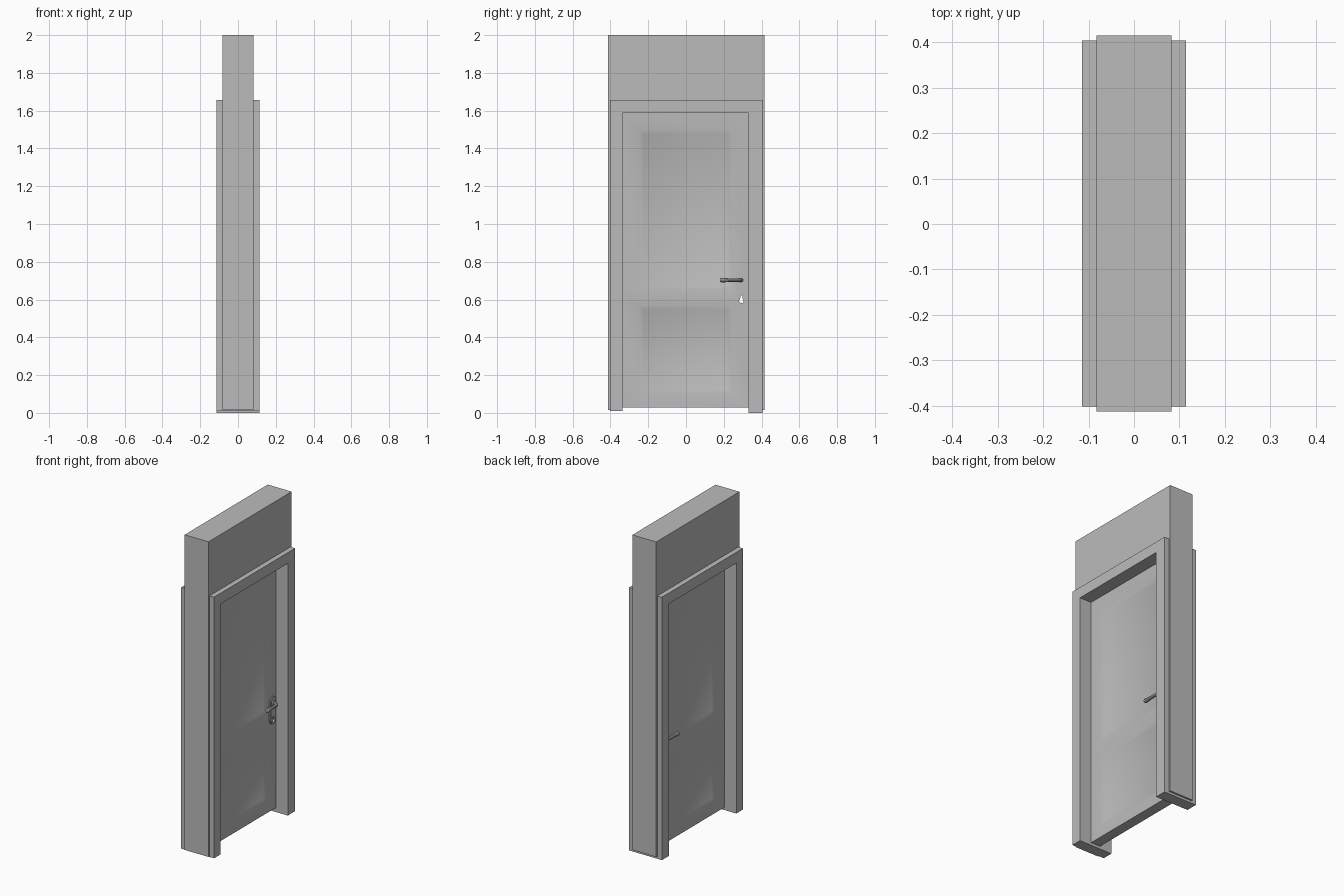
import bpy, bmesh, math

if "Cube" in bpy.data.objects:
    bpy.data.objects.remove(bpy.data.objects["Cube"])

grey = bpy.data.materials.new("plain_grey")
grey.diffuse_color = (0.5, 0.5, 0.5, 1)
grey.use_nodes = True
grey.node_tree.nodes["Principled BSDF"].inputs["Base Color"].default_value = grey.diffuse_color


def add(name, bm, smooth=False):
    bmesh.ops.recalc_face_normals(bm, faces=bm.faces)
    me = bpy.data.meshes.new(name)
    bm.to_mesh(me)
    bm.free()
    ob = bpy.data.objects.new(name, me)
    bpy.context.collection.objects.link(ob)
    me.materials.append(grey)
    if smooth:
        smooth_object(ob)
    return ob


def smooth_object(ob):
    bpy.ops.object.select_all(action='DESELECT')
    ob.select_set(True)
    bpy.context.view_layer.objects.active = ob
    bpy.ops.object.shade_smooth_by_angle(angle=math.radians(30))


def prism(name, outline, x0, x1, smooth=False):
    """Extrude a (y, z) outline along x."""
    bm = bmesh.new()
    face = bm.faces.new([bm.verts.new((x0, y, z)) for y, z in outline])
    ext = bmesh.ops.extrude_face_region(bm, geom=[face])
    moved = [v for v in ext['geom'] if isinstance(v, bmesh.types.BMVert)]
    bmesh.ops.translate(bm, verts=moved, vec=(x1 - x0, 0, 0))
    return add(name, bm, smooth)


def arc(cy, cz, r, a0, a1, n=12):
    return [(cy + r * math.cos(math.radians(a0 + (a1 - a0) * i / n)),
             cz + r * math.sin(math.radians(a0 + (a1 - a0) * i / n))) for i in range(n + 1)]


def pill(y, z0, z1, r):
    return arc(y, z1 - r, r, 0, 180) + arc(y, z0 + r, r, 180, 360)


# wall surround, an upside-down U
prism("wall", [(-0.413, 0.015), (-0.37, 0.015), (-0.37, 1.62), (0.37, 1.62),
               (0.37, 0.015), (0.415, 0.015), (0.415, 2), (-0.413, 2)], -0.083, 0.083)

# door frame with casing on both sides; one leg is slightly shorter
prism("door_frame", [(-0.402, 0.011), (-0.336, 0.011), (-0.336, 1.588), (0.331, 1.588),
                     (0.331, 0), (0.404, 0), (0.404, 1.656), (-0.402, 1.656)], -0.115, 0.115)

# door leaf with two shallow sunken panels on each side
bm = bmesh.new()
bmesh.ops.create_cube(bm, size=1)
for v in bm.verts:
    v.co = (v.co.x * 0.066, v.co.y * 0.667 - 0.0025, v.co.z * 1.56 + 0.808)
for axis, cuts in (((0, 1, 0), (-0.25, 0.245)), ((0, 0, 1), (0.1, 0.57, 0.65, 1.5))):
    for c in cuts:
        bmesh.ops.bisect_plane(bm, geom=bm.verts[:] + bm.edges[:] + bm.faces[:],
                               plane_co=[a * c for a in axis], plane_no=axis)
bm.normal_update()
panels = []
for f in bm.faces:
    c = f.calc_center_median()
    if abs(f.normal.x) > 0.9 and abs(c.y) < 0.1 and (0.1 < c.z < 0.57 or 0.65 < c.z < 1.5):
        panels.append(f)
bmesh.ops.inset_individual(bm, faces=panels, thickness=0.035, depth=-0.012)
door = add("door", bm)

# handle plates and levers, mirrored to both door sides
HY = 0.293
cut_parts = [door]
for s, side in ((1, "right"), (-1, "left")):
    cut_parts.append(prism("handle_plate_" + side, pill(HY, 0.57, 0.745, 0.03),
                           s * 0.032, s * 0.039))
    cut_parts.append(prism("handle_plate_face_" + side, pill(HY, 0.576, 0.739, 0.024),
                           s * 0.036, s * 0.043))
    prism("handle_collar_" + side, arc(HY, 0.703, 0.018, 0, 345, 23), s * 0.04, s * 0.05, True)

    path = [(0.036, HY, 0.010), (0.058, HY, 0.010), (0.065, HY - 0.003, 0.010),
            (0.070, HY - 0.010, 0.010), (0.072, HY - 0.02, 0.010), (0.072, 0.225, 0.010),
            (0.072, 0.20, 0.013), (0.072, 0.186, 0.013), (0.072, 0.180, 0.009)]
    cu = bpy.data.curves.new("lever_" + side, 'CURVE')
    cu.dimensions = '3D'
    cu.bevel_depth = 1
    cu.bevel_resolution = 3
    cu.use_fill_caps = True
    sp = cu.splines.new('POLY')
    sp.points.add(len(path) - 1)
    for p, (x, y, r) in zip(sp.points, path):
        p.co = (s * x, y, 0.703, 1)
        p.radius = r
    lever = bpy.data.objects.new("lever_" + side, cu)
    bpy.context.collection.objects.link(lever)
    cu.materials.append(grey)
    bpy.ops.object.select_all(action='DESELECT')
    lever.select_set(True)
    bpy.context.view_layer.objects.active = lever
    bpy.ops.object.convert(target='MESH')
    smooth_object(bpy.context.view_layer.objects.active)

# keyhole cut right through plates and door
cutter = prism("keyhole_cutter",
               arc(HY, 0.594, 0.012, 120, 420) + arc(HY, 0.618, 0.005, 0, 180, 6), -0.1, 0.1)
for ob in cut_parts:
    m = ob.modifiers.new("keyhole", 'BOOLEAN')
    m.operation = 'DIFFERENCE'
    m.solver = 'EXACT'
    m.object = cutter
    bpy.ops.object.select_all(action='DESELECT')
    ob.select_set(True)
    bpy.context.view_layer.objects.active = ob
    bpy.ops.object.modifier_apply(modifier="keyhole")
    smooth_object(ob)
bpy.data.objects.remove(cutter)
